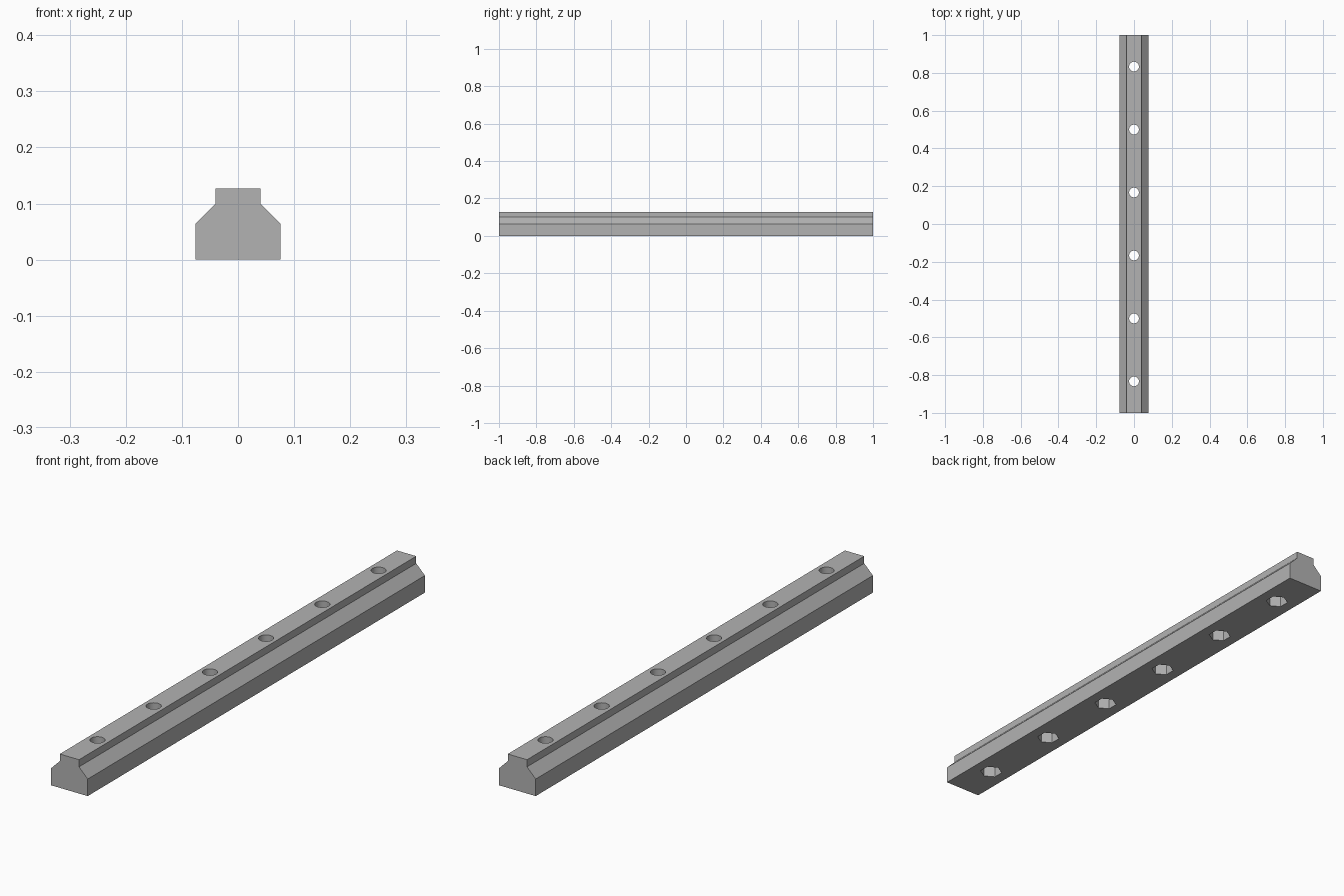
import bpy
import bmesh
from math import radians

default_cube = bpy.data.objects.get("Cube")
if default_cube:
    bpy.data.objects.remove(default_cube, do_unlink=True)

HALF_LENGTH = 1.0
HEIGHT = 0.127
HOLE_COUNT = 6
PITCH = 2 * HALF_LENGTH / HOLE_COUNT
HOLE_RADIUS = 0.026
NUT_RADIUS = 0.0404
NUT_DEPTH = 0.06

# Plain grey metal
grey = bpy.data.materials.new("grey_metal")
grey.use_nodes = True
colour = (0.45, 0.45, 0.45, 1)
grey.diffuse_color = colour
grey.node_tree.nodes["Principled BSDF"].inputs["Base Color"].default_value = colour


def add_object(name, bm):
    bmesh.ops.recalc_face_normals(bm, faces=bm.faces)
    mesh = bpy.data.meshes.new(name)
    bm.to_mesh(mesh)
    bm.free()
    mesh.materials.append(grey)
    obj = bpy.data.objects.new(name, mesh)
    bpy.context.collection.objects.link(obj)
    return obj


def make_bar():
    """Stepped cross-section, mirrored and extruded along y."""
    right = [(0.076, 0), (0.076, 0.064), (0.04, 0.1), (0.04, HEIGHT)]
    profile = right + [(-x, z) for x, z in reversed(right)]
    bm = bmesh.new()
    face = bm.faces.new([bm.verts.new((x, -HALF_LENGTH, z)) for x, z in profile])
    result = bmesh.ops.extrude_face_region(bm, geom=[face])
    verts = [g for g in result["geom"] if isinstance(g, bmesh.types.BMVert)]
    bmesh.ops.translate(bm, verts=verts, vec=(0, 2 * HALF_LENGTH, 0))
    return add_object("slot_bar", bm)


def make_cutter(name, sides, radius, bottom, top, turn=0):
    """A row of upright prisms, one at each hole."""
    bm = bmesh.new()
    for i in range(HOLE_COUNT):
        prism = bmesh.ops.create_cone(bm, cap_ends=True, segments=sides,
                                      radius1=radius, radius2=radius, depth=top - bottom)
        # Cone vertices start on the y axis, so the nut flats face the sides
        bmesh.ops.translate(bm, verts=prism["verts"],
                            vec=(0, (i + 0.5) * PITCH - HALF_LENGTH, (top + bottom) / 2))
    cutter = add_object(name, bm)
    cutter.hide_render = True
    return cutter


bar = make_bar()

# Round bolt holes right through, hexagonal nut pockets from below
cutters = [
    make_cutter("bolt_hole_cutter", 32, HOLE_RADIUS, -0.02, HEIGHT + 0.02),
    make_cutter("nut_pocket_cutter", 6, NUT_RADIUS, -0.02, NUT_DEPTH),
]
bpy.ops.object.select_all(action="DESELECT")
bar.select_set(True)
bpy.context.view_layer.objects.active = bar
for cutter in cutters:
    cut = bar.modifiers.new(cutter.name, "BOOLEAN")
    cut.operation = "DIFFERENCE"
    cut.solver = "EXACT"
    cut.object = cutter
    bpy.ops.object.modifier_apply(modifier=cut.name)
    bpy.data.objects.remove(cutter, do_unlink=True)

bpy.ops.object.shade_smooth_by_angle(angle=radians(30))
